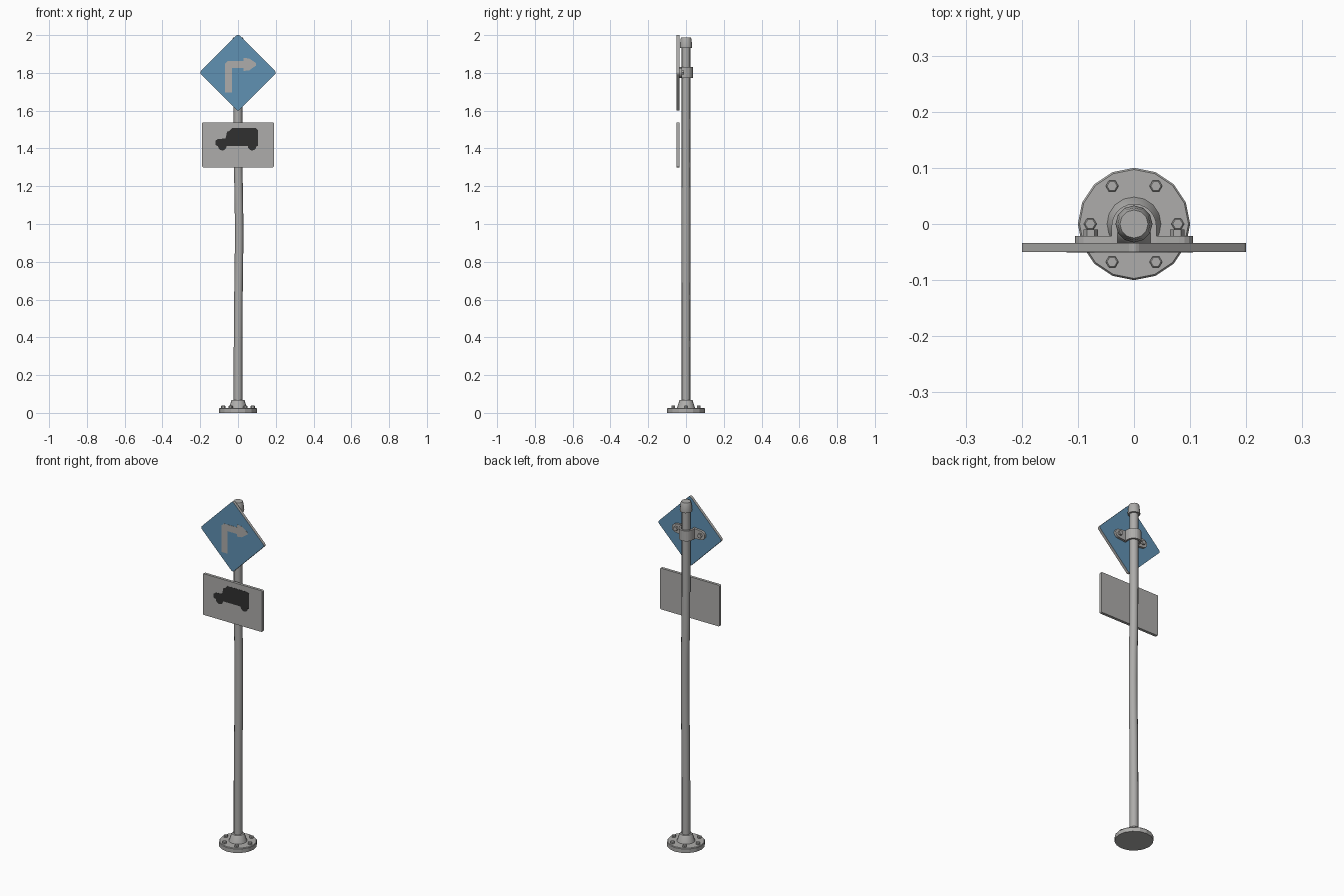
import bpy, bmesh, math
from mathutils import Vector

if "Cube" in bpy.data.objects:
    bpy.data.objects.remove(bpy.data.objects["Cube"])


def material(name, rgb):
    m = bpy.data.materials.new(name)
    m.diffuse_color = (*rgb, 1)
    m.use_nodes = True
    m.node_tree.nodes["Principled BSDF"].inputs["Base Color"].default_value = m.diffuse_color
    return m


GREY = material("galvanised_grey", (0.42, 0.415, 0.405))
BLUE = material("sign_blue", (0.118, 0.285, 0.45))
DARK = material("symbol_black", (0.03, 0.03, 0.03))


def finish(name, bm, mats, smooth=None):
    bmesh.ops.recalc_face_normals(bm, faces=bm.faces)
    me = bpy.data.meshes.new(name)
    bm.to_mesh(me)
    bm.free()
    for m in mats:
        me.materials.append(m)
    ob = bpy.data.objects.new(name, me)
    bpy.context.collection.objects.link(ob)
    if smooth:
        bpy.ops.object.select_all(action='DESELECT')
        ob.select_set(True)
        bpy.context.view_layer.objects.active = ob
        bpy.ops.object.shade_smooth_by_angle(angle=math.radians(smooth))
    return ob


def loft(name, rings, sides, mat, axis='z', smooth=None, phase=0):
    """Stack of regular polygons; each ring is (centre, radius)."""
    bm = bmesh.new()
    loops = []
    for c, r in rings:
        loop = []
        for i in range(sides):
            a = math.tau * i / sides + phase
            u, v = r * math.cos(a), r * math.sin(a)
            off = (u, v, 0) if axis == 'z' else (u, 0, v)
            loop.append(bm.verts.new(Vector(c) + Vector(off)))
        loops.append(loop)
    for a, b in zip(loops, loops[1:]):
        for i in range(sides):
            j = (i + 1) % sides
            bm.faces.new((a[i], a[j], b[j], b[i]))
    bm.faces.new(loops[0])
    bm.faces.new(loops[-1])
    return finish(name, bm, [mat], smooth)


def prism(name, outline, lo, hi, mats, axis='y'):
    """Extrude a flat outline; a second material goes on the two broad faces."""
    bm = bmesh.new()
    place = (lambda u, v, w: (u, w, v)) if axis == 'y' else (lambda u, v, w: (u, v, w))
    a = [bm.verts.new(place(u, v, lo)) for u, v in outline]
    b = [bm.verts.new(place(u, v, hi)) for u, v in outline]
    n = len(outline)
    for i in range(n):
        j = (i + 1) % n
        bm.faces.new((a[i], a[j], b[j], b[i]))
    for loop in (a, b):
        bm.faces.new(loop).material_index = len(mats) - 1
    return finish(name, bm, mats)


def rounded_rect(cx, cz, hx, hz, r, turn=0, steps=3):
    pts = []
    for k, (sx, sz) in enumerate(((1, 1), (-1, 1), (-1, -1), (1, -1))):
        for i in range(steps + 1):
            a = math.pi / 2 * (k + i / steps)
            x = sx * (hx - r) + r * math.cos(a)
            z = sz * (hz - r) + r * math.sin(a)
            pts.append((cx + x * math.cos(turn) - z * math.sin(turn),
                        cz + x * math.sin(turn) + z * math.cos(turn)))
    return pts


def arc(cx, cy, r, a0, a1, n):
    return [(cx + r * math.cos(math.radians(a0 + (a1 - a0) * i / n)),
             cy + r * math.sin(math.radians(a0 + (a1 - a0) * i / n))) for i in range(n + 1)]


# base flange with tapered collar
loft("base_flange", [((0, 0, 0), 0.1), ((0, 0, 0.023), 0.1), ((0, 0, 0.027), 0.097)], 16, GREY)
loft("base_collar", [((0, 0, 0.025), 0.049), ((0, 0, 0.034), 0.045), ((0, 0, 0.064), 0.036),
                     ((0, 0, 0.069), 0.032)], 16, GREY, smooth=40)
for i in range(6):
    a = math.tau * i / 6
    x, y = 0.078 * math.cos(a), 0.078 * math.sin(a)
    loft(f"base_bolt_{i}", [((x, y, 0.025), 0.0115), ((x, y, 0.036), 0.0115),
                            ((x, y, 0.038), 0.009)], 6, GREY)

# slightly bent pole and its cap
bend = [(0.03, 0), (0.35, 0), (0.6, 0.002), (0.8, 0.005), (0.95, 0.006),
        (1.1, 0.005), (1.3, 0.001), (1.5, 0), (1.95, 0)]
loft("pole", [((x, 0, z), 0.0225) for z, x in bend], 12, GREY, smooth=40)
loft("pole_cap", [((0, 0, 1.932), 0.032), ((0, 0, 1.94), 0.033), ((0, 0, 1.978), 0.029),
                  ((0, 0, 1.988), 0.025)], 12, GREY, smooth=35)

# clamp holding the upper sign: U band, two ears, two bolts
outer = [(0.04, -0.034)] + arc(0, -0.004, 0.04, 0, 180, 12) + [(-0.04, -0.034)]
inner = [(-0.029, -0.034)] + arc(0, -0.004, 0.029, 180, 0, 12) + [(0.029, -0.034)]
prism("clamp_band", outer + inner, 1.772, 1.832, [GREY], axis='z')
for side, s in (("left", -1), ("right", 1)):
    ear = [(0.034, 1.772)] + arc(0.08, 1.802, 0.025, -90, 90, 8) + [(0.034, 1.832)]
    prism(f"clamp_ear_{side}", [(s * x, z) for x, z in ear], -0.034, -0.021, [GREY])
    loft(f"clamp_bolt_{side}", [((s * 0.077, -0.022, 1.802), 0.013),
                                ((s * 0.077, -0.01, 1.802), 0.013)], 6, GREY, axis='y')

# upper diamond sign: grey rim, blue faces, turn arrow
prism("diamond_sign", rounded_rect(0, 1.801, 0.145, 0.145, 0.012, math.pi / 4),
      -0.05, -0.034, [GREY, BLUE])
arrow = [(-0.07, 1.695), (-0.033, 1.695), (-0.033, 1.825), (0.03, 1.825), (0.03, 1.81),
         (0.06, 1.814), (0.095, 1.838), (0.095, 1.852), (0.06, 1.876), (0.03, 1.88),
         (0.03, 1.863), (-0.055, 1.863), (-0.07, 1.848)]
prism("turn_arrow", arrow, -0.051, -0.049, [GREY])

# lower rectangular sign with a truck silhouette
prism("rectangle_sign", rounded_rect(0, 1.419, 0.19, 0.119, 0.006), -0.05, -0.034, [GREY])
truck = ([(-0.12, 1.418), (-0.12, 1.44), (-0.108, 1.449), (-0.066, 1.453), (-0.058, 1.488),
          (-0.045, 1.494), (-0.032, 1.507), (0.095, 1.507), (0.105, 1.498), (0.105, 1.412)]
         + arc(0.075, 1.412, 0.023, 0, -180, 6)
         + arc(-0.083, 1.412, 0.023, 0, -180, 6))
prism("truck_symbol", truck, -0.051, -0.049, [DARK])
